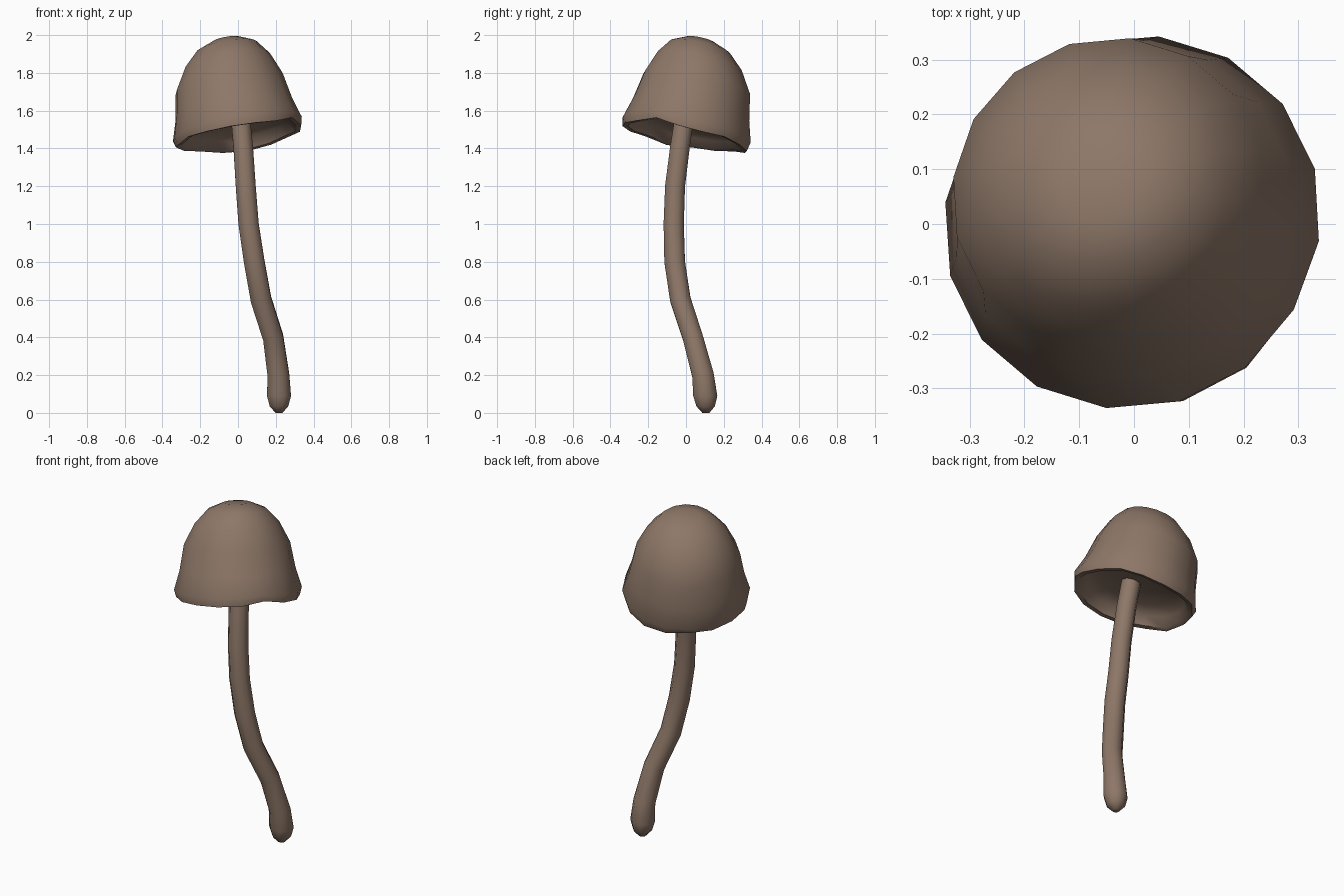
import bpy, bmesh, math, random
from mathutils import Vector

random.seed(4)
if "Cube" in bpy.data.objects:
    bpy.data.objects.remove(bpy.data.objects["Cube"], do_unlink=True)

# Single brown material
brown = bpy.data.materials.new("mushroom brown")
brown.use_nodes = True
colour = (0.27, 0.186, 0.138, 1)
brown.diffuse_color = colour
brown.node_tree.nodes["Principled BSDF"].inputs["Base Color"].default_value = colour


def ring(bm, centre, axis, radius, sides, phase=0.0, wobble=None):
    """Ring of vertices around an axis; wobble shifts each one along it."""
    axis = axis.normalized()
    u = (Vector((1, 0, 0)) - axis * axis.x).normalized()
    v = axis.cross(u)
    verts = []
    for i in range(sides):
        a = phase + math.tau * i / sides
        p = centre + (u * math.cos(a) + v * math.sin(a)) * radius
        if wobble:
            p += axis * wobble[i]
        verts.append(bm.verts.new(p))
    return verts


def loft(name, bm, rings, angle):
    """Skin consecutive rings, close both ends and smooth the result."""
    n = len(rings[0])
    for a, b in zip(rings, rings[1:]):
        for i in range(n):
            j = (i + 1) % n
            bm.faces.new((a[i], a[j], b[j], b[i]))
    bm.faces.new(rings[0])
    bm.faces.new(rings[-1])
    bmesh.ops.recalc_face_normals(bm, faces=bm.faces)
    mesh = bpy.data.meshes.new(name)
    bm.to_mesh(mesh)
    bm.free()
    mesh.materials.append(brown)
    obj = bpy.data.objects.new(name, mesh)
    bpy.context.collection.objects.link(obj)
    bpy.ops.object.select_all(action="DESELECT")
    obj.select_set(True)
    bpy.context.view_layer.objects.active = obj
    bpy.ops.object.shade_smooth_by_angle(angle=math.radians(angle))


# Stem: bent tube with a rounded, slightly swollen foot (x, y, z, radius)
path = [(.217, .105, 0, .02), (.217, .104, .035, .053), (.217, .102, .09, .069),
        (.214, .09, .2, .062), (.186, .036, .4, .058), (.122, -.03, .6, .059),
        (.086, -.06, .8, .059), (.056, -.065, 1, .058), (.041, -.058, 1.2, .057),
        (.028, -.033, 1.4, .056), (.015, -.012, 1.54, .055), (.005, 0, 1.62, .055)]
points = [Vector(p[:3]) for p in path]
bm = bmesh.new()
rings = []
for i, p in enumerate(points):
    if i < 3:
        tangent = Vector((0, 0, 1))
    else:
        tangent = points[min(i + 1, len(points) - 1)] - points[i - 1]
    rings.append(ring(bm, p, tangent, path[i][3], 8, math.pi / 8))
loft("stem", bm, rings, 60)

# Cap: tilted bell with an uneven lip and a shallow hollow below (height, radius)
SIDES = 16
tilt = Vector((-.18, .22, 1)).normalized()
rim_centre = Vector((0, 0, 1.483))
outer = [(.512, .075), (.472, .162), (.39, .232), (.27, .29), (.13, .316), (.02, .349)]
lip = [(-.02, .338), (-.016, .31)]
hollow = [(.03, .28), (.055, .2), (.068, .1), (.07, .03)]
wave = [random.uniform(-.016, .016) for _ in range(SIDES)]
half_wave = [w * .4 for w in wave]

bm = bmesh.new()
rings = []
for h, r in outer + lip + hollow:
    wobble = wave if (h, r) in lip else half_wave if (h, r) == outer[-1] else None
    # The crown leans back slightly over the stem
    lean = Vector((.025, -.03, 0)) * max(0, h - .3) / .2
    rings.append(ring(bm, rim_centre + tilt * h + lean, tilt, r, SIDES, math.radians(-8), wobble))
loft("cap", bm, rings, 50)
